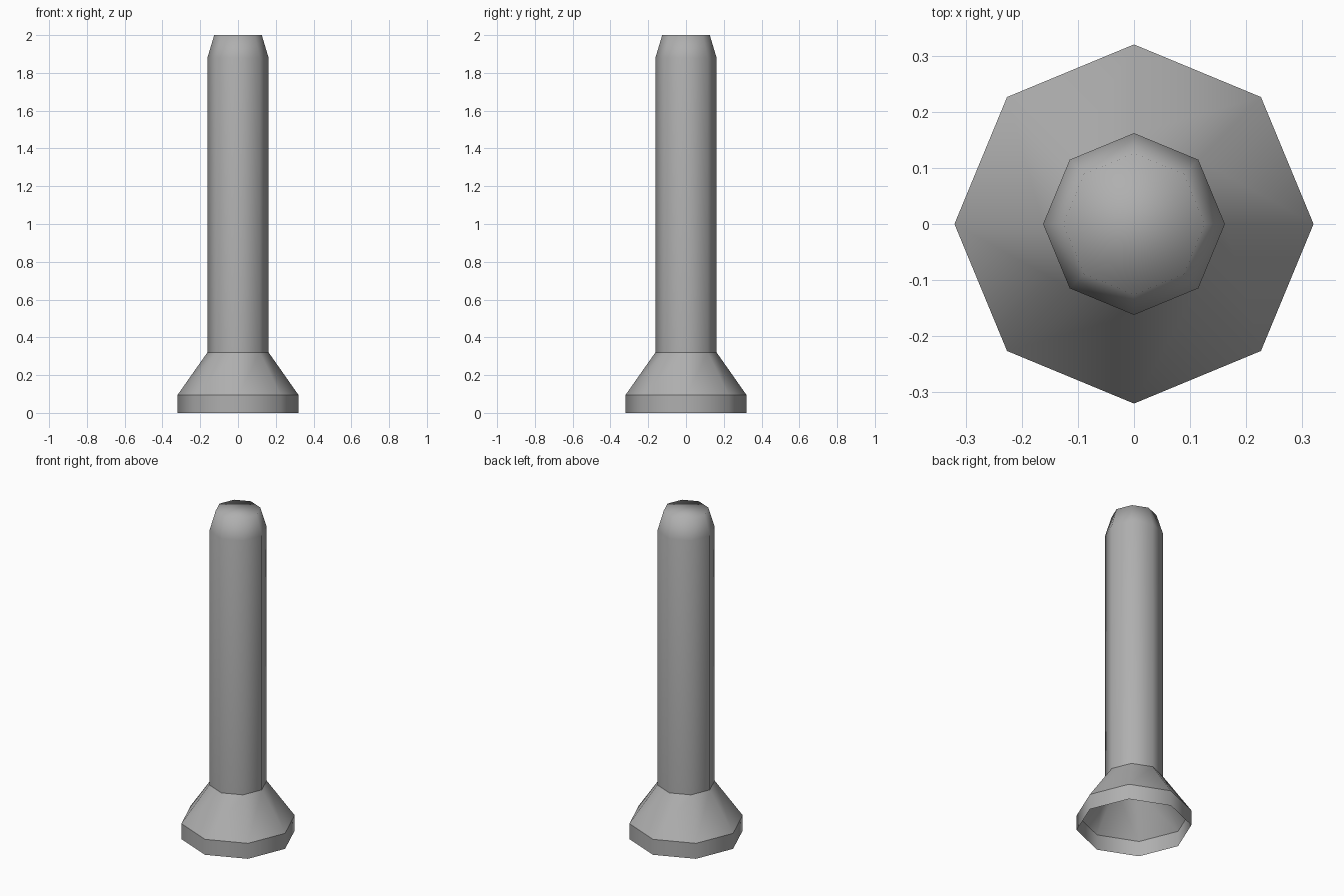
import bpy, bmesh, math

if "Cube" in bpy.data.objects:
    bpy.data.objects.remove(bpy.data.objects["Cube"])

SIDES = 8
# (radius, height, crisp edge) rings from the open foot up to the capped tip
PROFILE = [(0.32, 0.0, False), (0.32, 0.095, True), (0.162, 0.32, True),
           (0.162, 1.88, False), (0.126, 2.0, False)]

bm = bmesh.new()
rings = []
for r, z, _ in PROFILE:
    rings.append([bm.verts.new((r * math.cos(i * math.tau / SIDES),
                                r * math.sin(i * math.tau / SIDES), z))
                  for i in range(SIDES)])

# Side walls: flared foot, shaft and tapered tip
for low, high in zip(rings, rings[1:]):
    for i in range(SIDES):
        j = (i + 1) % SIDES
        bm.faces.new((low[i], low[j], high[j], high[i]))

# Flat cap; the foot stays open underneath
bm.faces.new(rings[-1])

# Smooth faces with crisp edges around the foot
for f in bm.faces:
    f.smooth = True
for ring, (_, _, crisp) in zip(rings, PROFILE):
    if crisp:
        for i in range(SIDES):
            bm.edges.get((ring[i], ring[(i + 1) % SIDES])).smooth = False

mesh = bpy.data.meshes.new("bollard_post")
bm.to_mesh(mesh)
bm.free()

# Dark grey metal
metal = bpy.data.materials.new("dark_grey_metal")
metal.diffuse_color = (0.43, 0.43, 0.43, 1.0)
metal.use_nodes = True
metal.node_tree.nodes["Principled BSDF"].inputs["Base Color"].default_value = metal.diffuse_color
mesh.materials.append(metal)
bpy.context.collection.objects.link(bpy.data.objects.new("bollard_post", mesh))
